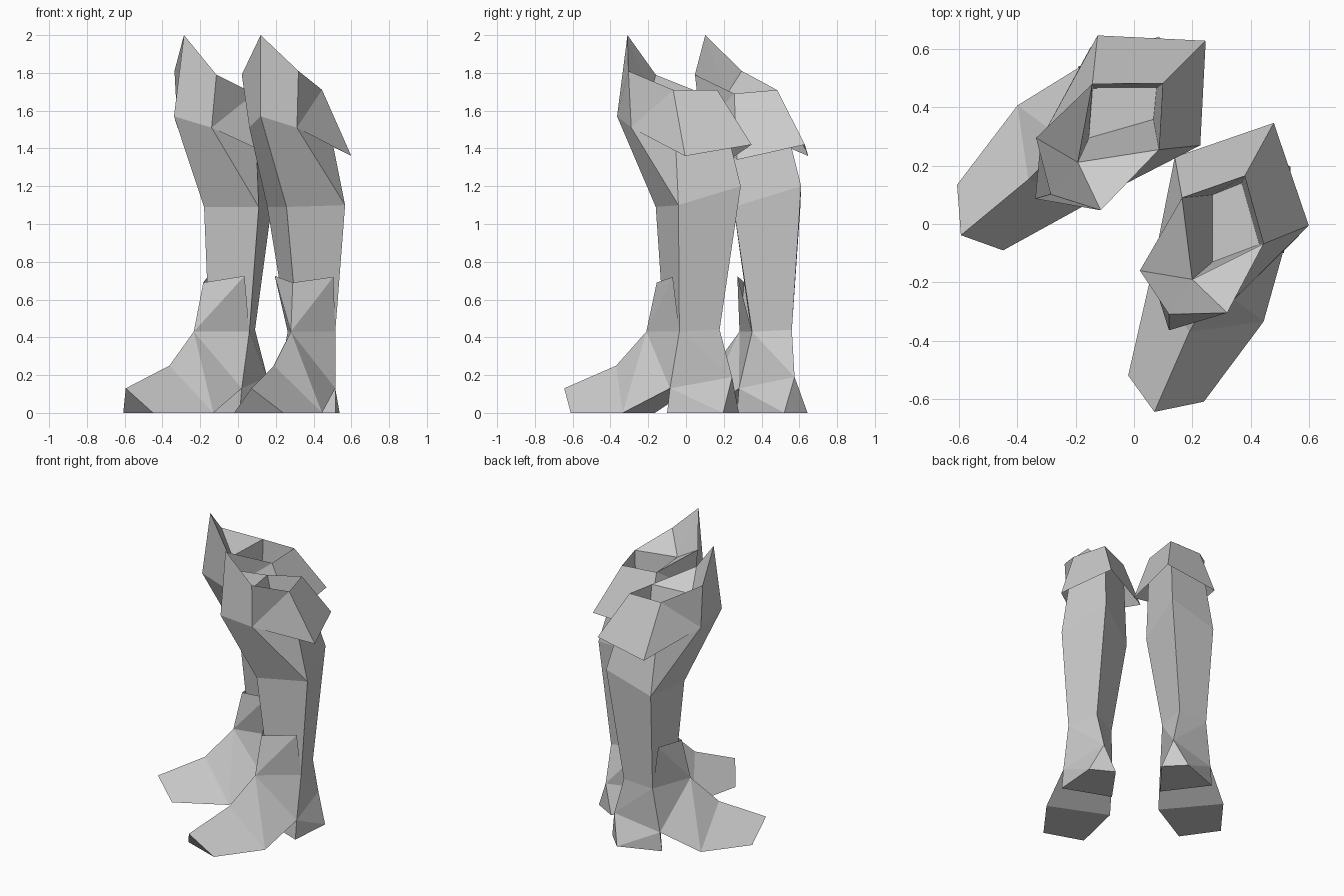
import bpy, math
from mathutils import Matrix, Vector

if "Cube" in bpy.data.objects:
    bpy.data.objects.remove(bpy.data.objects["Cube"])

# second boot = mirror image of the first, turned about z
MIRROR = (Matrix.Translation((0.045, 0.072, 0)) @ Matrix.Rotation(math.radians(106), 4, 'Z')
          @ Matrix.Scale(-1, 4, (0, 1, 0)))

# landmarks of one boot (f front, o outer, b back, i inner)
P = dict(
    # foot
    toe_o=(.24, -.61, 0), toe_f=(.07, -.645, .13), toe_i=(-.02, -.52, 0),
    ball_o=(.445, -.335, 0), ridge=(.19, -.37, .25), ball_i=(.061, -.165, 0),
    arch_o=(.515, -.085, .13), arch_i=(.207, .033, .13),
    heel_b=(.453, .244, .19), heel_o=(.515, -.10, 0), heel_i=(.20, .02, 0),
    heel_bo=(.538, .197, 0), heel_bi=(.386, .28, 0),
    # ankle and its flap
    ank_f=(.28, -.21, .43), ank_o=(.515, -.035, .43), ank_b=(.457, .178, .44),
    ank_i=(.263, .091, .43), ank_in=(.317, -.115, .43),
    flap_f=(.29, -.155, .69), flap_o=(.505, -.07, .72), flap_i=(.195, .045, .725),
    # calf
    calf_f=(.257, -.16, 1.09), calf_o=(.567, -.04, 1.10),
    calf_b=(.476, .29, 1.20), calf_i=(.155, .112, 1.09),
    # knee plate, rim and turned-down cuff
    base_f=(.12, -.365, 1.57), low_o=(.312, -.29, 1.51), low_i=(.06, -.175, 1.51),
    peak=(.12, -.31, 2.0), up_o=(.32, -.305, 1.81), up_i=(.02, -.16, 1.79),
    rim_f=(.20, -.19, 1.68), rim_o=(.445, -.068, 1.71),
    rim_b=(.38, .165, 1.71), rim_i=(.165, .09, 1.69),
    cuff_o=(.60, -.005, 1.36), cuff_b=(.48, .347, 1.42), cuff_i=(.14, .23, 1.34),
)
# floor of the opening
for k, z in zip("fobi", [(.27, -.13), (.43, -.07), (.37, .14), (.27, .1)]):
    P["well_" + k] = (*z, 1.2)


def strip(a, b, tags, closed=False):
    """Quads between two named rings."""
    n = len(tags)
    pairs = [(tags[k], tags[(k + 1) % n]) for k in range(n if closed else n - 1)]
    return [f"{a}_{p} {a}_{q} {b}_{q} {b}_{p}" for p, q in pairs]


def both(*faces):
    """Repeat outer-side faces on the inner side ('~' is the side letter)."""
    return [f.replace("~", s) for f in faces for s in "oi"]


def make(name, faces, ref, inward=False):
    """Build the part for both boots, faces turned away from (or to) ref."""
    faces = [f.split() for f in faces]
    names = sorted({v for f in faces for v in f})
    for side, mat in (("right", Matrix()), ("left", MIRROR)):
        pts = [mat @ Vector(P[n]) for n in names]
        centre = mat @ Vector(ref)
        polys = []
        for f in faces:
            ids = [names.index(v) for v in f]
            p = [pts[i] for i in ids]
            normal = (p[1] - p[0]).cross(p[2] - p[0])
            mid = sum(p, Vector()) / len(p)
            if (normal.dot(mid - centre) < 0) != inward:
                ids.reverse()
            polys.append(ids)
        me = bpy.data.meshes.new(name)
        me.from_pydata(pts, [], polys)
        me.update()
        ob = bpy.data.objects.new(f"{side}_{name}", me)
        bpy.context.collection.objects.link(ob)


# foot: toe, instep and arched sole
make("foot", both("ridge ball_~ toe_~ toe_f", "ank_f ball_~ ridge",
                  "ank_f arch_~ ball_~", "ank_f ank_~ arch_~")
     + ["toe_o toe_f toe_i", "toe_o toe_i ball_i ball_o", "ball_o ball_i arch_i arch_o"],
     (.25, -.2, .1))

# heel block
make("heel", both("ank_~ ank_b heel_b", "ank_~ heel_b arch_~",
                  "arch_~ heel_b heel_b~", "arch_~ heel_b~ heel_~")
     + ["heel_b heel_bo heel_bi", "arch_o arch_i heel_i heel_o",
        "heel_o heel_i heel_bi heel_bo"], (.4, .07, .15))

# ankle flap standing off the shaft, with the bottom of its pocket
make("ankle_flap", both("ank_f ank_~ flap_~", "ank_f flap_~ flap_f"), (.38, .05, .55))
make("flap_pocket", both("ank_f ank_~ ank_in"), (.38, .05, 0))

# shaft from ankle to rim
make("shaft", strip("ank", "calf", "obi")
     + both("ank_in ank_~ calf_~ calf_f", "calf_f calf_~ low_~ base_f",
            "calf_~ rim_~ low_~") + strip("calf", "rim", "obi"), (.36, .04, 1.1))

# pointed knee plate
make("knee_plate", both("base_f low_~ up_~ peak", "up_~ low_~ rim_~"), (.27, 0, 1.6))
make("knee_plate_back", both("peak up_~ rim_f", "up_~ rim_~ rim_f"), (.22, -.15, 1.4))

# turned-down cuff
make("cuff", both("low_~ rim_~ cuff_~") + strip("rim", "cuff", "obi"), (.3, .03, 1.35))

# hollow opening
make("opening", strip("rim", "well", "fobi", True) + ["well_f well_o well_b well_i"],
     (.32, 0, 1.55), inward=True)
